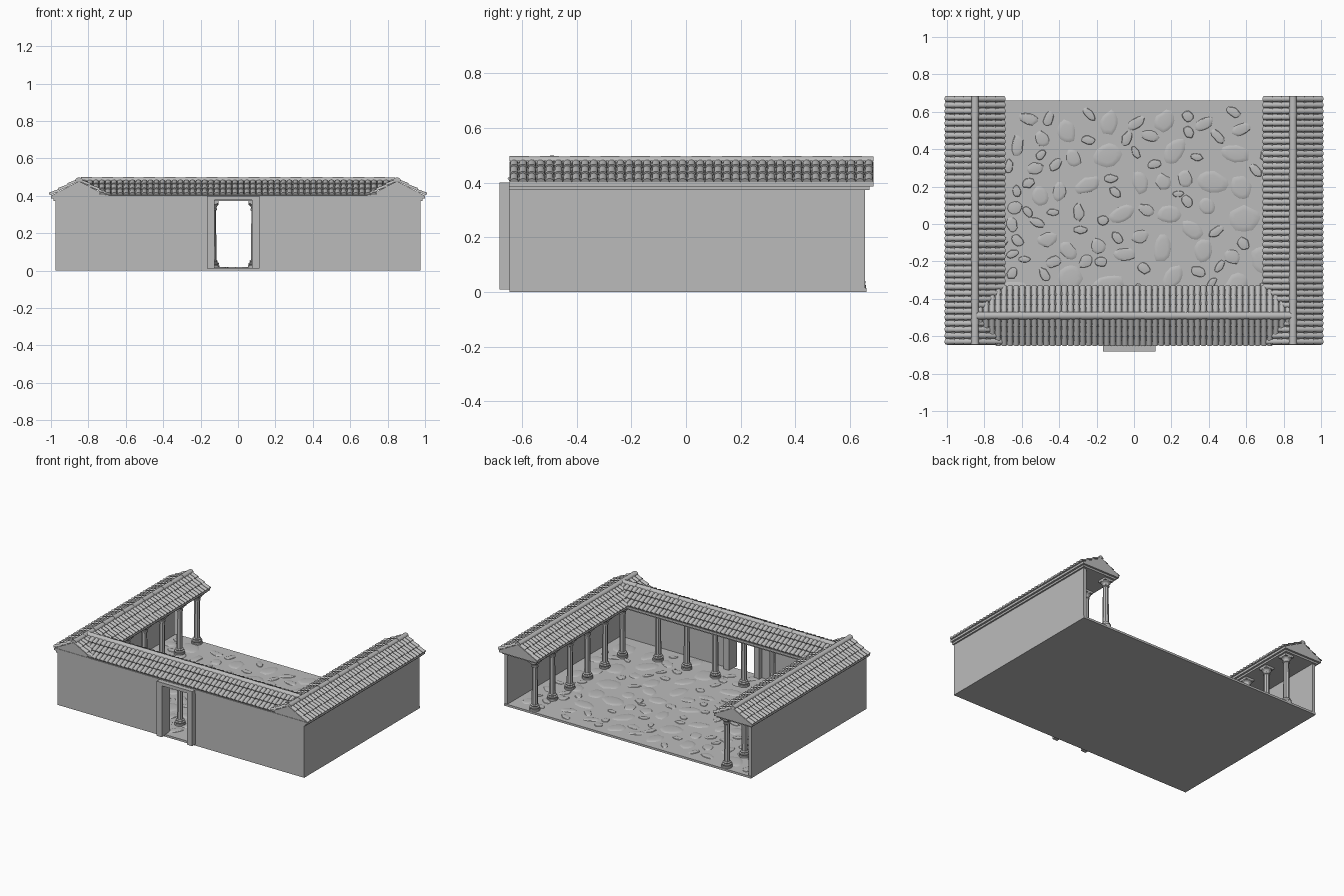
import bpy, bmesh, math, random
from mathutils import Vector

if "Cube" in bpy.data.objects:
    bpy.data.objects.remove(bpy.data.objects["Cube"])

random.seed(4)
stone = bpy.data.materials.new("grey stone")
stone.diffuse_color = (0.5, 0.5, 0.5, 1)
stone.use_nodes = True
stone.node_tree.nodes["Principled BSDF"].inputs["Base Color"].default_value = stone.diffuse_color


def finish(name, bm, angle=None):
    bmesh.ops.recalc_face_normals(bm, faces=bm.faces)
    me = bpy.data.meshes.new(name)
    bm.to_mesh(me)
    bm.free()
    me.materials.append(stone)
    ob = bpy.data.objects.new(name, me)
    bpy.context.collection.objects.link(ob)
    if angle:
        bpy.ops.object.select_all(action='DESELECT')
        ob.select_set(True)
        bpy.context.view_layer.objects.active = ob
        bpy.ops.object.shade_smooth_by_angle(angle=math.radians(angle))
    return ob


def add_box(bm, x0, x1, y0, y1, z0, z1):
    vs = bmesh.ops.create_cube(bm, size=1)['verts']
    for v in vs:
        v.co = Vector(((x0 + x1) / 2 + v.co.x * (x1 - x0),
                       (y0 + y1) / 2 + v.co.y * (y1 - y0),
                       (z0 + z1) / 2 + v.co.z * (z1 - z0)))


def boxes(name, *dims):
    bm = bmesh.new()
    for d in dims:
        add_box(bm, *d)
    return finish(name, bm)


def add_barrel(bm, a, b, side, up, ra, rb, n=6):
    """Half-round tile from a to b, closed at both ends."""
    rings = []
    for p, r in ((a, ra), (b, rb)):
        rings.append([bm.verts.new(p + side * r * math.cos(math.pi * i / n)
                                   + up * r * 0.9 * math.sin(math.pi * i / n))
                      for i in range(n + 1)])
    for i in range(n):
        bm.faces.new((rings[0][i], rings[0][i + 1], rings[1][i + 1], rings[1][i]))
    bm.faces.new(rings[0])
    bm.faces.new(rings[1])


# Floor slab and walls
FZ = 0.015
boxes("floor", (-0.975, 0.975, -0.645, 0.66, 0, FZ))
boxes("side_walls", *[(s * 0.963 - 0.012, s * 0.963 + 0.012, -0.645, 0.655, FZ, 0.385)
                      for s in (-1, 1)])
boxes("front_wall", (-0.955, -0.14, -0.645, -0.62, FZ, 0.385),
      (0.09, 0.955, -0.645, -0.62, FZ, 0.385))

# Door frame
boxes("door_frame", (-0.165, -0.125, -0.682, -0.59, 0.01, 0.4),
      (0.075, 0.115, -0.682, -0.59, 0.01, 0.4),
      (-0.125, 0.075, -0.682, -0.59, 0.377, 0.4))

# Irregular low paving stones, scattered without overlap
bm = bmesh.new()
placed = []
for _ in range(2500):
    r = random.uniform(0.035, 0.1)
    x, y = random.uniform(-0.9, 0.9), random.uniform(-0.56, 0.6)
    if y + r > 0.65 or any(math.hypot(x - p, y - q) < (r + s) * 0.85 for p, q, s in placed):
        continue
    placed.append((x, y, r))
    turn, squash, n = random.uniform(0, 3.14), random.uniform(0.5, 0.85), 12
    shape = [random.uniform(0.8, 1.0) for _ in range(n)]
    rings = []
    for k, h in ((1, -0.001), (0.88, 0.003), (0.6, 0.005)):
        ring = []
        for i in range(n):
            t = 2 * math.pi * i / n
            u, v = r * k * shape[i] * math.cos(t), r * k * shape[i] * squash * math.sin(t)
            ring.append(bm.verts.new((x + u * math.cos(turn) - v * math.sin(turn),
                                      y + u * math.sin(turn) + v * math.cos(turn), FZ + h)))
        rings.append(ring)
    for lo, hi in zip(rings, rings[1:]):
        for i in range(n):
            bm.faces.new((lo[i], lo[(i + 1) % n], hi[(i + 1) % n], hi[i]))
    bm.faces.new(rings[-1])
finish("paving_stones", bm, 30)

# Columns: turned profile of (radius, height)
PROFILE = [(0.036, FZ), (0.036, 0.026), (0.032, 0.029), (0.035, 0.035), (0.034, 0.041),
           (0.026, 0.045), (0.028, 0.052), (0.021, 0.057), (0.0185, 0.32), (0.024, 0.324),
           (0.024, 0.331), (0.02, 0.334), (0.023, 0.343), (0.033, 0.352), (0.033, 0.36)]


def column(name, x, y, n=16):
    bm = bmesh.new()
    rings = []
    for r, z in PROFILE:
        shaft = 0.055 < z < 0.322
        ring = []
        for i in range(n):
            t = 2 * math.pi * i / n
            q = r * (0.9 if shaft and i % 2 else 1)   # shallow flutes
            ring.append(bm.verts.new((x + q * math.cos(t), y + q * math.sin(t), z)))
        rings.append(ring)
    for lo, hi in zip(rings, rings[1:]):
        for i in range(n):
            bm.faces.new((lo[i], lo[(i + 1) % n], hi[(i + 1) % n], hi[i]))
    bm.faces.new(rings[0])
    bm.faces.new(rings[-1])
    add_box(bm, x - 0.033, x + 0.033, y - 0.033, y + 0.033, 0.358, 0.378)
    finish(name, bm)


for side, label in ((-1, "left"), (1, "right")):
    for i in range(6):
        column(f"{label}_column_{i + 1}", side * 0.76, 0.622 - 0.198 * i)
for i in range(6):
    column(f"front_column_{i + 1}", -0.588 + 0.226 * i, -0.46)

# Cornice: stepped slabs under the roofs
for lo, hi, inset in ((0.373, 0.386, 0.014), (0.386, 0.402, 0.0)):
    boxes("cornice_lower" if inset else "cornice_upper",
          (-1 + inset, -0.7 - inset, -0.648, 0.685 - inset, lo, hi),
          (0.7 + inset, 1 - inset, -0.648, 0.685 - inset, lo, hi),
          (-0.72, 0.72, -0.648, -0.335 - inset, lo, hi))

# Roofs: gabled core with courses of barrel tiles and a ridge
EAVE, APEX, HALF, PITCH = 0.4, 0.478, 0.15, 0.0325


def roof(name, centre, along, across, length, valley):
    """valley: tiles are trimmed toward the ends where the roofs meet."""
    up = Vector((0, 0, 1))
    mid = centre.copy()
    bm = bmesh.new()
    ends = []
    for e in (-1, 1):
        ring = []
        for d, z in ((-HALF, EAVE), (0, APEX), (HALF, EAVE)):
            trim = abs(d) if valley else 0
            ring.append(bm.verts.new(mid + along * e * (length / 2 - trim)
                                     + across * d + up * z))
        ends.append(ring)
    for i in range(3):
        j = (i + 1) % 3
        bm.faces.new((ends[0][i], ends[0][j], ends[1][j], ends[1][i]))
    bm.faces.new(ends[0])
    bm.faces.new(ends[1])
    finish(name + "_core", bm)

    bm = bmesh.new()
    count = round(length / PITCH)
    step = length / count
    courses = 3
    for s in (-1, 1):
        slope = (across * s * HALF + up * (EAVE - APEX)).normalized()
        normal = (across * s * (APEX - EAVE) + up * HALF).normalized()
        for c in range(courses):
            d0, d1 = HALF * (c + 1) / courses, HALF * c / courses
            for i in range(count):
                t = -length / 2 + (i + 0.5) * step
                if valley and abs(t) > length / 2 - d1 + 0.015:
                    continue
                p = mid + along * t
                low = p + across * s * d0 + up * (APEX + (EAVE - APEX) * d0 / HALF)
                high = p + across * s * d1 + up * (APEX + (EAVE - APEX) * d1 / HALF)
                add_barrel(bm, low + normal * 0.005 + slope * 0.004, high, along, normal,
                           step * 0.5, step * 0.42)
    finish(name + "_tiles", bm, 50)

    # Ridge capping in overlapping lengths
    bm = bmesh.new()
    n = round(length / 0.11)
    for i in range(n):
        a = mid + along * (-length / 2 + length * i / n) + up * (APEX + 0.001)
        b = a + along * (length / n)
        add_barrel(bm, a, b, across, up, 0.021, 0.019, 8)
    finish(name + "_ridge", bm, 50)


X, Y = Vector((1, 0, 0)), Vector((0, 1, 0))
for s, label in ((-1, "left"), (1, "right")):
    roof(label + "_roof", Vector((s * 0.85, 0.02, 0)), Y, X, 1.33, False)
roof("front_roof", Vector((0, -0.49, 0.002)), X, Y, 1.68, True)
